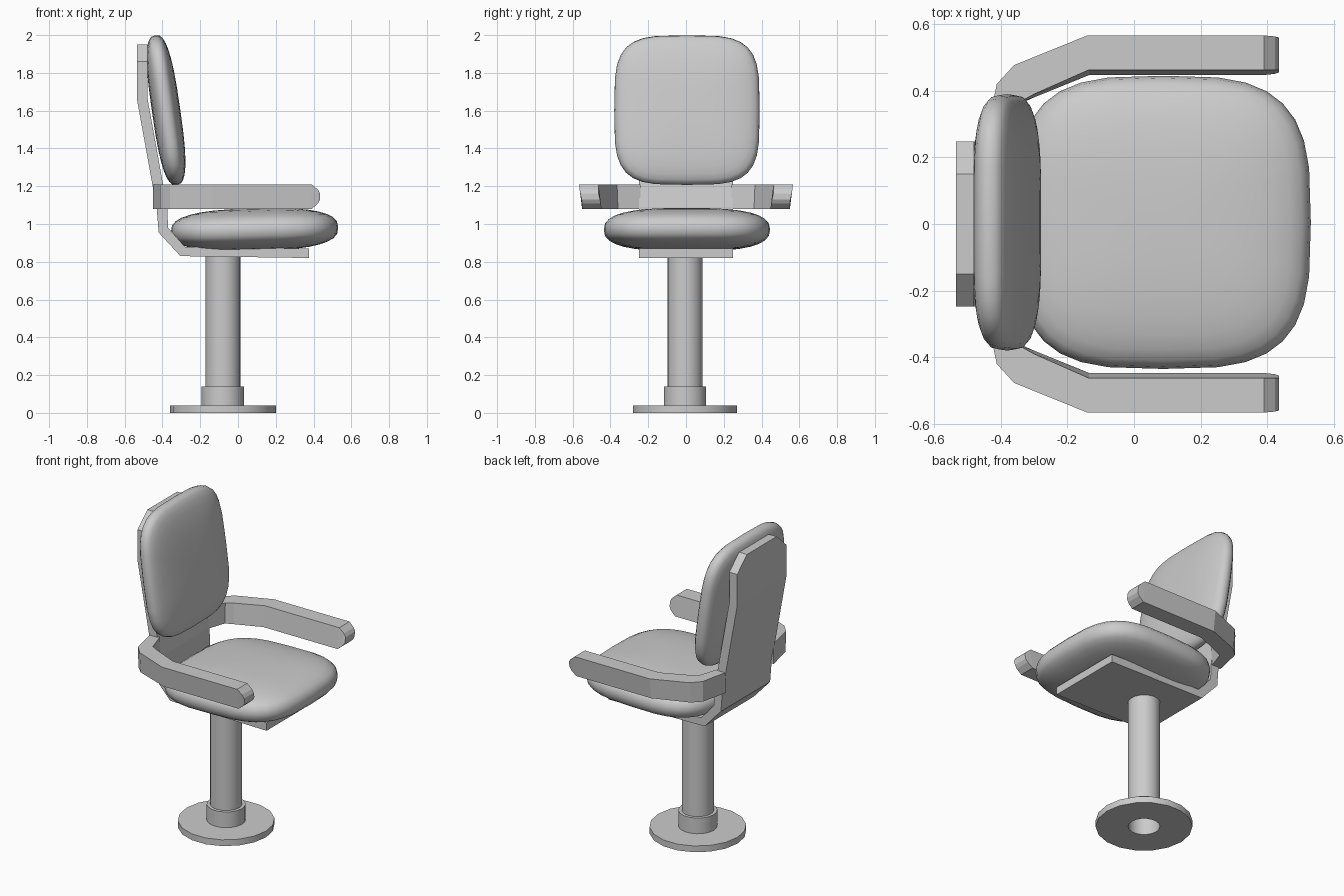
import bpy, bmesh, math
from mathutils import Matrix, Vector

if "Cube" in bpy.data.objects:
    bpy.data.objects.remove(bpy.data.objects["Cube"])


def add_object(name, bm, smooth=None):
    bmesh.ops.recalc_face_normals(bm, faces=bm.faces[:])
    mesh = bpy.data.meshes.new(name)
    bm.to_mesh(mesh)
    bm.free()
    ob = bpy.data.objects.new(name, mesh)
    bpy.context.collection.objects.link(ob)
    if smooth:
        bpy.ops.object.select_all(action='DESELECT')
        bpy.context.view_layer.objects.active = ob
        ob.select_set(True)
        bpy.ops.object.shade_smooth_by_angle(angle=math.radians(smooth))
    return ob


def loft(name, sections):
    """Join four-point sections into a capped bar."""
    bm = bmesh.new()
    rings = [[bm.verts.new(p) for p in s] for s in sections]
    for a, b in zip(rings, rings[1:]):
        for i in range(4):
            j = (i + 1) % 4
            bm.faces.new((a[i], a[j], b[j], b[i]))
    bm.faces.new(rings[0])
    bm.faces.new(rings[-1])
    return add_object(name, bm)


def lathe(name, profile, steps, closed, smooth=None):
    """Spin an (r, z) profile around the pedestal axis."""
    bm = bmesh.new()
    rings = []
    for k in range(steps):
        a = 2 * math.pi * k / steps
        rings.append([bm.verts.new((-0.08 + r * math.cos(a), -0.005 + r * math.sin(a), z))
                      for r, z in profile])
    n = len(profile)
    for k in range(steps):
        a, b = rings[k], rings[(k + 1) % steps]
        for i in range(n if closed else n - 1):
            j = (i + 1) % n
            bm.faces.new((a[i], b[i], b[j], a[j]))
    return add_object(name, bm, smooth)


def power(v, e):
    return math.copysign(abs(v) ** e, v)


def cushion(name, half, n, e, matrix):
    """Rounded-square pillow: plan exponent n, edge roundness e."""
    bm = bmesh.new()
    bmesh.ops.create_uvsphere(bm, u_segments=32, v_segments=16, radius=1)
    for v in bm.verts:
        a = math.atan2(v.co.y, v.co.x)
        c = max(0.0, 1 - v.co.z ** 2) ** 0.5
        r = c ** e
        v.co = Vector((half[0] * r * power(math.cos(a), 2 / n),
                       half[1] * r * power(math.sin(a), 2 / n),
                       half[2] * power(v.co.z, e)))
    bm.transform(matrix)
    return add_object(name, bm, 60)


# Pedestal: hollow foot with collar, and column
lathe("base_flange", [(0.28, 0), (0.28, 0.04), (0.113, 0.04), (0.113, 0.14),
                      (0.092, 0.14), (0.092, 0)], 18, True, 30)
lathe("column", [(0.093, 0.10), (0.093, 0.84)], 24, False, 30)

# Bent support plate running under the seat and up the back
plate = [(-0.535, 1.95, -0.48, 1.95, 0.15), (-0.535, 1.86, -0.48, 1.86, 0.248),
         (-0.535, 1.66, -0.48, 1.67, 0.248), (-0.43, 1.08, -0.375, 1.09, 0.248),
         (-0.42, 0.955, -0.37, 0.98, 0.248), (-0.305, 0.83, -0.28, 0.878, 0.248),
         (0.375, 0.82, 0.375, 0.87, 0.248)]
loft("support_plate", [[(xo, -w, zo), (xo, w, zo), (xi, w, zi), (xi, -w, zi)]
                       for xo, zo, xi, zi, w in plate])

# Armrests: outer xy, inner xy, half height, inward lean at the bottom
arm = [(-0.45, 0.24, -0.385, 0.24, 0.065, 0), (-0.412, 0.42, -0.345, 0.365, 0.065, 0.005),
       (-0.36, 0.477, -0.30, 0.39, 0.065, 0.01), (-0.14, 0.566, -0.135, 0.463, 0.065, 0.016),
       (0.39, 0.566, 0.39, 0.463, 0.065, 0.016), (0.423, 0.563, 0.423, 0.463, 0.037, 0.012),
       (0.435, 0.56, 0.435, 0.463, 0.016, 0.008)]
for side, sign in (("left", 1), ("right", -1)):
    loft(side + "_armrest",
         [[(xo, sign * yo, 1.145 + h), (xi, sign * yi, 1.145 + h),
           (xi, sign * (yi - d), 1.145 - h), (xo, sign * (yo - d), 1.145 - h)]
          for xo, yo, xi, yi, h, d in arm])

# Cushions
cushion("seat_cushion", (0.443, 0.44, 0.113), 3.3, 0.75,
        Matrix.Translation((0.088, 0.005, 0.97)) @ Matrix.Rotation(math.radians(-1.5), 4, 'Y'))
cushion("back_cushion", (0.4, 0.385, 0.075), 3.9, 0.72,
        Matrix.Translation((-0.381, 0.005, 1.603)) @ Matrix.Rotation(math.radians(81.8 + 180), 4, 'Y'))
